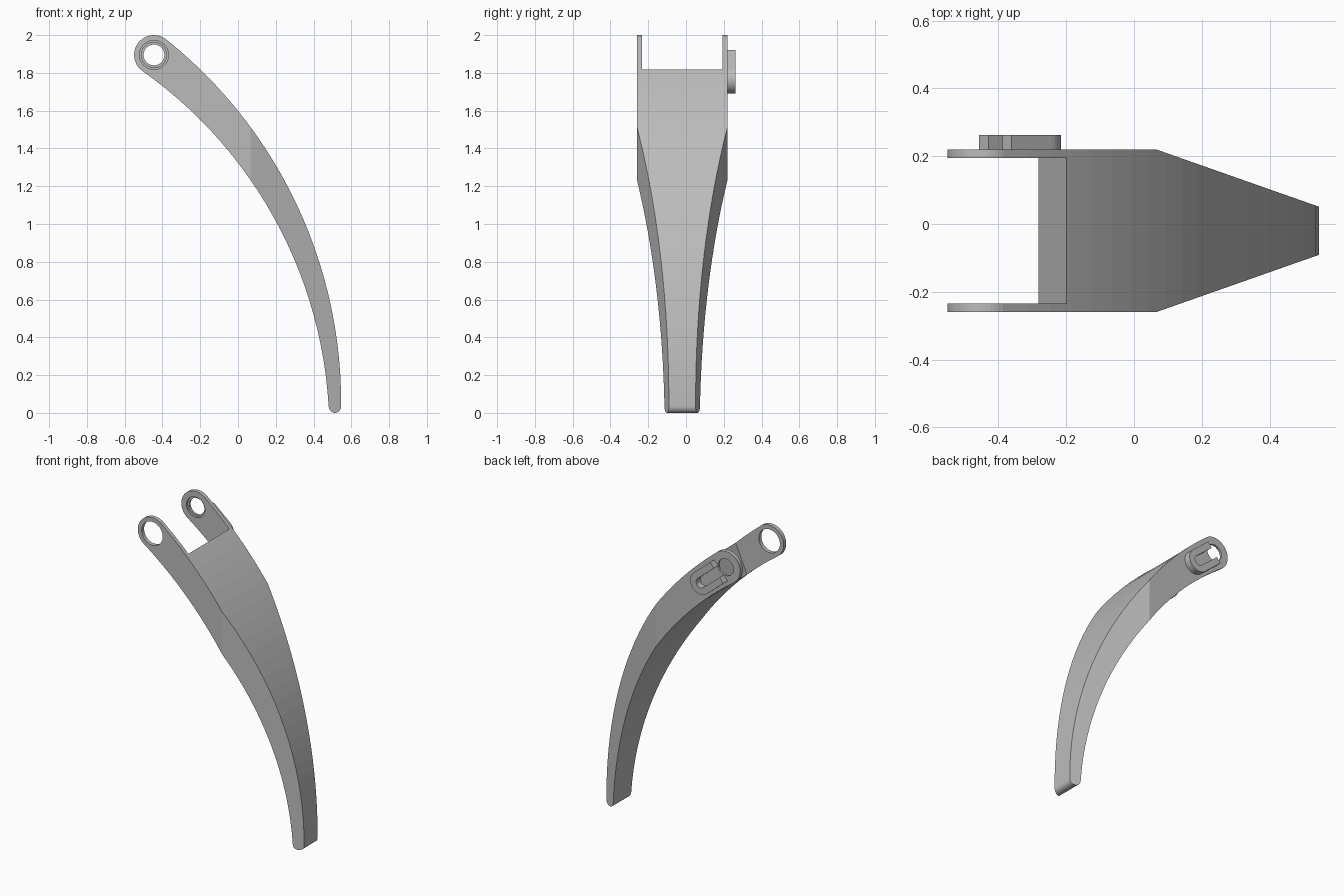
import bpy, bmesh, math
from mathutils import Vector

if "Cube" in bpy.data.objects:
    bpy.data.objects.remove(bpy.data.objects["Cube"], do_unlink=True)

grey = bpy.data.materials.new("mid grey")
grey.use_nodes = True
grey.diffuse_color = (0.5, 0.5, 0.5, 1)
grey.node_tree.nodes["Principled BSDF"].inputs["Base Color"].default_value = (0.5, 0.5, 0.5, 1)

FRONT, BACK = -0.26, 0.22
MID = (FRONT + BACK) / 2
PIVOT = Vector((-0.445, 1.895))


def arc(c, r, a0, a1, n):
    """Points on an arc, angles in degrees."""
    steps = [math.radians(a0 + (a1 - a0) * i / n) for i in range(n + 1)]
    return [Vector((c[0] + r * math.cos(a), c[1] + r * math.sin(a))) for a in steps]


def arc_through(a, b, c, n):
    """Points on the circular arc from a through b to c."""
    a, b, c = Vector(a), Vector(b), Vector(c)
    u, v = b - a, c - a
    d = 2 * (u.x * v.y - u.y * v.x)
    o = a + Vector((v.y * u.dot(u) - u.y * v.dot(v), u.x * v.dot(v) - v.x * u.dot(u))) / d
    ang = [math.degrees(math.atan2(p.y - o.y, p.x - o.x)) for p in (a, c)]
    return arc(o, (a - o).length, ang[0], ang[1], n)


def prism(name, outline, y0, y1):
    """Extrude an x-z outline from y0 to y1."""
    bm = bmesh.new()
    face = bm.faces.new([bm.verts.new((p[0], y0, p[1])) for p in outline])
    out = bmesh.ops.extrude_face_region(bm, geom=[face])
    for v in out["geom"]:
        if isinstance(v, bmesh.types.BMVert):
            v.co.y = y1
    bmesh.ops.recalc_face_normals(bm, faces=bm.faces)
    mesh = bpy.data.meshes.new(name)
    bm.to_mesh(mesh)
    bm.free()
    mesh.materials.append(grey)
    ob = bpy.data.objects.new(name, mesh)
    bpy.context.collection.objects.link(ob)
    return ob


def cut(ob, name, outline, y0, y1):
    cutter = prism(name, outline, y0, y1)
    cutter.hide_render = True
    cutter.hide_set(True)
    mod = ob.modifiers.new(name, "BOOLEAN")
    mod.operation = "DIFFERENCE"
    mod.solver = "EXACT"
    mod.object = cutter


# Curved arm: outer edge, rounded tip, inner edge, rounded lug
outer = arc_through((-0.375, 1.973), (0.065, 1.515), (0.546, 0.033), 26)
tip = arc((0.513, 0.033), 0.033, 0, -180, 10)[1:-1]
inner = arc_through((0.480, 0.033), (0.065, 1.235), (-0.51, 1.813), 26)
lug = arc(PIVOT, 0.105, 231, 48, 24)[1:-1]
arm = prism("curved_arm", outer + tip + inner + lug, FRONT, BACK)

# Narrow the arm towards its tip
bm = bmesh.new()
bm.from_mesh(arm.data)
bmesh.ops.bisect_plane(bm, geom=bm.verts[:] + bm.edges[:] + bm.faces[:],
                       plane_co=(0.065, 0, 0), plane_no=(1, 0, 0))
for v in bm.verts:
    if v.co.x > 0.065:
        half = 0.24 - 0.17 * (v.co.x - 0.065) / 0.483
        v.co.y = MID + math.copysign(half, v.co.y - MID)
bm.to_mesh(arm.data)
bm.free()

# Fork gap and pivot holes
gap = [(-0.195, 1.825), (-0.12, 2.1), (-0.7, 2.1), (-0.7, 1.4), (-0.375, 1.42)]
cut(arm, "fork_gap_cutter", gap, FRONT + 0.026, BACK - 0.026)
cut(arm, "front_hole_cutter", arc(PIVOT, 0.077, 0, 360, 40)[:-1], FRONT - 0.1, MID)
cut(arm, "back_hole_cutter", arc(PIVOT, 0.055, 0, 360, 40)[:-1], MID, BACK + 0.1)
cut(arm, "back_recess_cutter", arc(PIVOT, 0.067, 0, 360, 40)[:-1], MID, BACK - 0.014)

# Open-ended slotted boss on the back lug
base = Vector((-0.29, 1.765))
along = (PIVOT - base).normalized()
side = Vector((along.y, -along.x))
heading = math.degrees(math.atan2(along.y, along.x))


def u_end(r):
    return arc(base, r, heading + 90, heading + 270, 20)


tip_at = base + along * 0.155
slot = 0.032
boss = prism("slotted_boss", u_end(0.075) + [tip_at + side * 0.075, tip_at + side * slot]
             + u_end(slot)[::-1] + [tip_at - side * slot, tip_at - side * 0.075],
             BACK - 0.003, BACK + 0.043)
cut(boss, "boss_hole_cutter", arc(PIVOT, 0.055, 0, 360, 40)[:-1], BACK - 0.1, BACK + 0.1)
